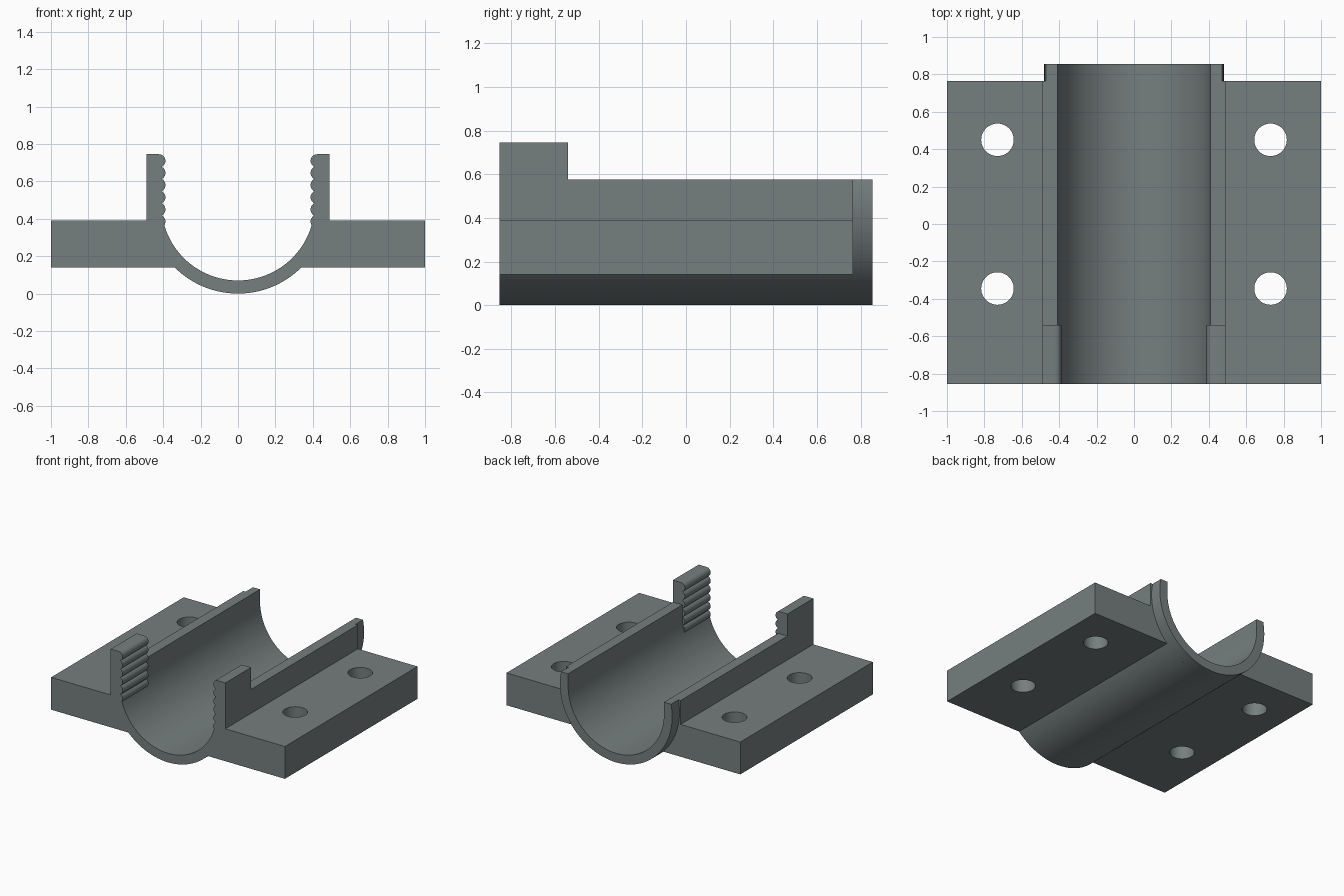
import bpy, bmesh, math

if "Cube" in bpy.data.objects:
    bpy.data.objects.remove(bpy.data.objects["Cube"])

steel = bpy.data.materials.new("slate grey")
steel.diffuse_color = (0.18, 0.21, 0.21, 1)
steel.use_nodes = True
steel.node_tree.nodes["Principled BSDF"].inputs["Base Color"].default_value = steel.diffuse_color

Y_FRONT, Y_PLATE, Y_BACK = -0.855, 0.765, 0.855
AXIS_Z, R_IN, R_OUT, WALL_TOP = 0.48, 0.41, 0.48, 0.575


def arc(cx, cz, r, a0, a1, n):
    """Points on an arc in the xz plane, angles in degrees."""
    angles = [math.radians(a0 + (a1 - a0) * i / n) for i in range(n + 1)]
    return [(cx + r * math.cos(a), cz + r * math.sin(a)) for a in angles]


def extrude(name, profile, y0, y1):
    """Solid prism of an xz profile between two y positions."""
    bm = bmesh.new()
    face = bm.faces.new([bm.verts.new((x, y0, z)) for x, z in profile])
    out = bmesh.ops.extrude_face_region(bm, geom=[face])
    moved = [v for v in out["geom"] if isinstance(v, bmesh.types.BMVert)]
    bmesh.ops.translate(bm, verts=moved, vec=(0, y1 - y0, 0))
    bmesh.ops.recalc_face_normals(bm, faces=bm.faces)
    mesh = bpy.data.meshes.new(name)
    bm.to_mesh(mesh)
    bm.free()
    mesh.materials.append(steel)
    obj = bpy.data.objects.new(name, mesh)
    bpy.context.collection.objects.link(obj)
    return obj


def combine(target, tool, operation):
    """Apply a boolean and discard the tool."""
    bpy.context.view_layer.objects.active = target
    mod = target.modifiers.new(operation.lower(), 'BOOLEAN')
    mod.operation, mod.solver, mod.object = operation, 'EXACT', tool
    bpy.ops.object.modifier_apply(modifier=mod.name)
    bpy.data.objects.remove(tool, do_unlink=True)


# inner channel: straight walls above a half round
inner = [(R_IN, WALL_TOP)] + arc(0, AXIS_Z, R_IN, 0, -180, 64) + [(-R_IN, WALL_TOP)]

# mounting plate with trough
dip = math.degrees(math.asin((AXIS_Z - 0.14) / R_OUT))
side = [(1, 0.14), (1, 0.39), (0.49, 0.39), (0.49, WALL_TOP)]
profile = side + inner + [(-x, z) for x, z in reversed(side)]
profile += arc(0, AXIS_Z, R_OUT, -180 + dip, -dip, 40)
bracket = extrude("clamp_bracket", profile, Y_FRONT, Y_PLATE)

# round collar standing out at the back
rise = math.degrees(math.asin((WALL_TOP - AXIS_Z) / R_OUT))
collar = extrude("collar", inner + arc(0, AXIS_Z, R_OUT, -180 - rise, rise, 72),
                 Y_PLATE, Y_BACK)
combine(bracket, collar, 'UNION')

# ribbed jaws at the front
ribs = []
for i in range(6):
    ribs += arc(0.424, 0.385 + 0.065 * i, 0.036, 244.5, 115.5, 10)[(1 if i else 0):]
jaw = [(0.45, 0.36)] + ribs + [(0.424, 0.745), (0.49, 0.745),
                              (0.49, WALL_TOP), (0.45, WALL_TOP)]
for s, label in ((1, "right_jaw"), (-1, "left_jaw")):
    combine(bracket, extrude(label, [(s * x, z) for x, z in jaw], Y_FRONT, -0.54), 'UNION')

# four bolt holes
for x in (-0.73, 0.73):
    for y in (-0.345, 0.45):
        bpy.ops.mesh.primitive_cylinder_add(vertices=48, radius=0.087, depth=0.6,
                                            location=(x, y, 0.265))
        hole = bpy.context.object
        hole.data.materials.append(steel)
        combine(bracket, hole, 'DIFFERENCE')

# smooth curves, crisp corners
bpy.ops.object.select_all(action='DESELECT')
bracket.select_set(True)
bpy.context.view_layer.objects.active = bracket
bpy.ops.object.shade_smooth_by_angle(angle=math.radians(30))
